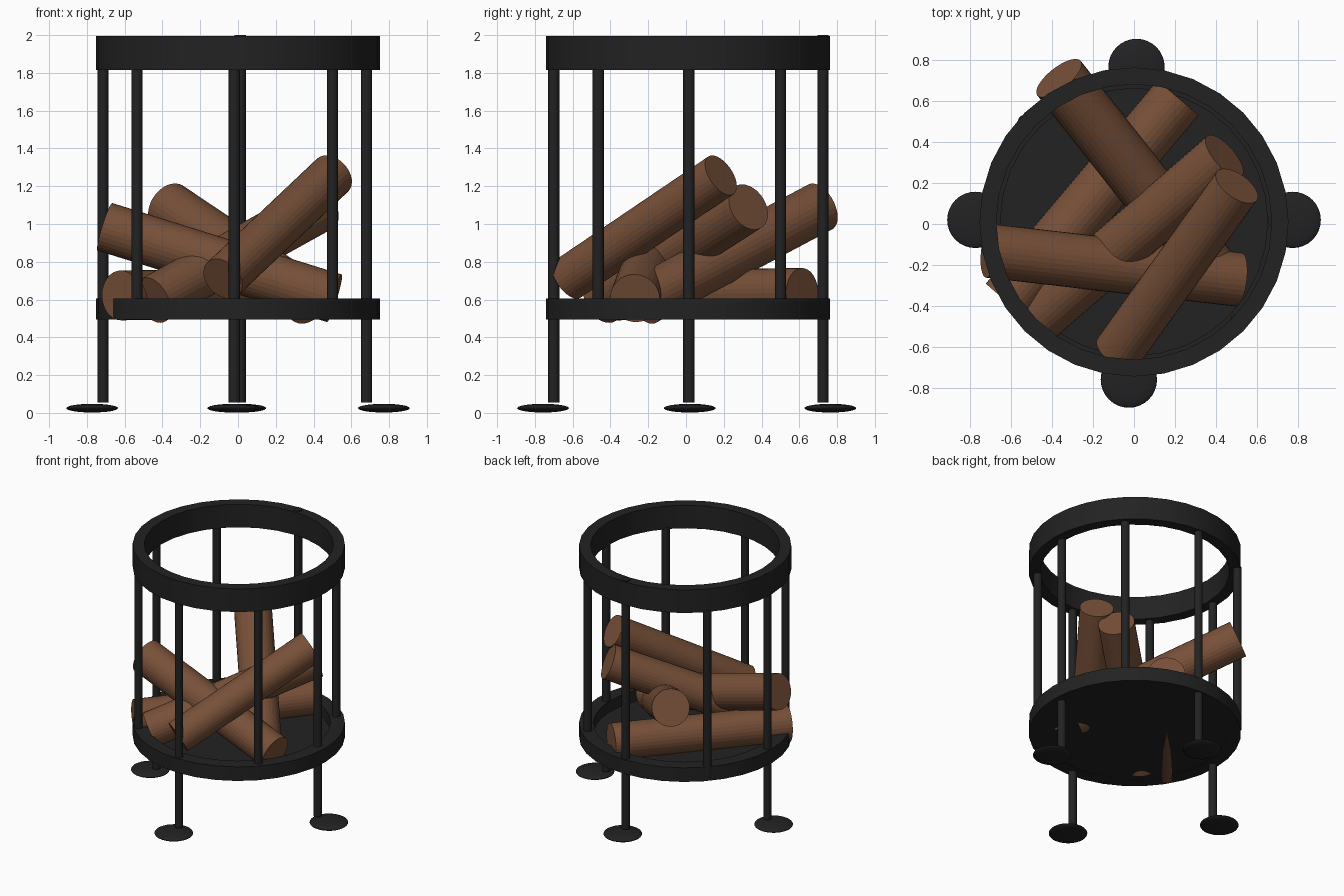
import bpy, bmesh, math
from mathutils import Vector

if "Cube" in bpy.data.objects:
    bpy.data.objects.remove(bpy.data.objects["Cube"])


def material(name, colour):
    m = bpy.data.materials.new(name)
    m.diffuse_color = (*colour, 1)
    m.use_nodes = True
    m.node_tree.nodes["Principled BSDF"].inputs["Base Color"].default_value = m.diffuse_color
    return m


BLACK = material("black_iron", (0.016, 0.016, 0.016))
BROWN = material("log_brown", (0.185, 0.08, 0.04))
CY = 0.01  # the basket sits a touch behind the centre


def finish(name, mat, smooth=True):
    ob = bpy.context.object
    ob.name = name
    ob.data.materials.append(mat)
    if smooth:
        bpy.ops.object.shade_smooth_by_angle(angle=math.radians(35))
    return ob


def rod(name, a, b, r, mat, sides, smooth=True):
    a, b = Vector(a), Vector(b)
    d = b - a
    bpy.ops.mesh.primitive_cylinder_add(
        vertices=sides, radius=r, depth=d.length, location=(a + b) / 2,
        rotation=d.to_track_quat('Z', 'Y').to_euler())
    return finish(name, mat, smooth)


def band(name, r_in, r_out, z0, z1, sides=32):
    # rectangular profile swept round the z axis
    bm = bmesh.new()
    profile = [(r_in, z0), (r_out, z0), (r_out, z1), (r_in, z1)]
    rings = []
    for i in range(sides):
        t = 2 * math.pi * i / sides
        rings.append([bm.verts.new((r * math.cos(t), r * math.sin(t), z))
                      for r, z in profile])
    for i in range(sides):
        p, q = rings[i], rings[(i + 1) % sides]
        for k in range(4):
            n = (k + 1) % 4
            bm.faces.new((p[k], q[k], q[n], p[n]))
    bmesh.ops.recalc_face_normals(bm, faces=bm.faces)
    me = bpy.data.meshes.new(name)
    bm.to_mesh(me)
    bm.free()
    ob = bpy.data.objects.new(name, me)
    ob.location = (0, CY, 0)
    bpy.context.collection.objects.link(ob)
    bpy.ops.object.select_all(action='DESELECT')
    bpy.context.view_layer.objects.active = ob
    ob.select_set(True)
    finish(name, BLACK)


# Basket rings and floor plate
band("top_ring", 0.67, 0.752, 1.815, 1.995)
band("bottom_rim", 0.65, 0.752, 0.495, 0.605)
rod("floor_plate", (0, CY, 0.497), (0, CY, 0.52), 0.70, BLACK, 32)

# Long legs with flattened round feet
legs = {"left": ((-0.715, 0.015), (-0.772, 0.02), 1.83),
        "right": ((0.68, 0.015), (0.772, 0.02), 1.83),
        "front": ((-0.02, -0.70), (-0.025, -0.757), 1.83),
        "back": ((0.012, 0.725), (0.012, 0.764), 2.0)}
for side, (p, f, top) in legs.items():
    rod(side + "_leg", (*p, 0.055), (*p, top), 0.03, BLACK, 16)
    bpy.ops.mesh.primitive_uv_sphere_add(segments=32, ring_count=16, radius=1,
                                         location=(*f, 0.025))
    bpy.context.object.scale = (0.137, 0.137, 0.023)
    finish(side + "_foot", BLACK)

# Short uprights between the rings
for i, p in enumerate([(-0.535, -0.465), (0.50, -0.465),
                       (-0.535, 0.50), (0.50, 0.50)]):
    rod(f"upright_{i + 1}", (*p, 0.51), (*p, 1.83), 0.03, BLACK, 16)

# Piled logs: lower end, upper end, radius
logs = [((-0.62, -0.375, 0.622), (0.215, 0.615, 0.635), 0.132),
        ((-0.45, -0.44, 0.597), (0.44, 0.33, 1.09), 0.13),
        ((0.37, -0.22, 0.597), (-0.365, 0.71, 1.09), 0.135),
        ((0.51, -0.27, 0.607), (-0.705, -0.13, 0.985), 0.132),
        ((-0.08, -0.625, 0.71), (0.50, 0.185, 1.258), 0.12)]
for i, (a, b, r) in enumerate(logs):
    rod(f"log_{i + 1}", a, b, r, BROWN, 32, smooth=False)
